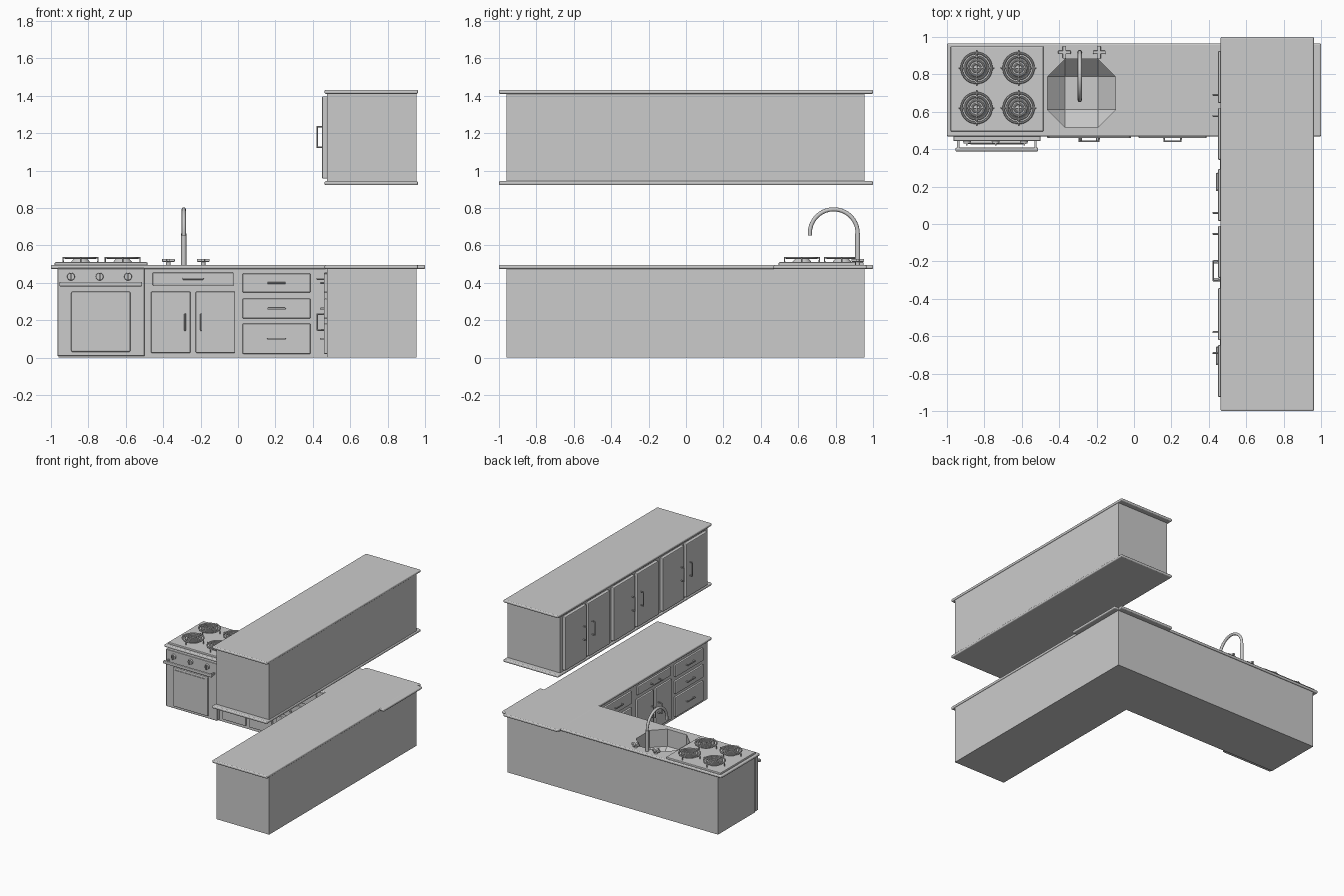
import bpy, bmesh, math
from mathutils import Vector, Matrix

if "Cube" in bpy.data.objects:
    bpy.data.objects.remove(bpy.data.objects["Cube"])


def finish(name, bm, smooth=False):
    me = bpy.data.meshes.new(name)
    bm.to_mesh(me)
    bm.free()
    ob = bpy.data.objects.new(name, me)
    bpy.context.collection.objects.link(ob)
    if smooth:
        bpy.ops.object.select_all(action='DESELECT')
        ob.select_set(True)
        bpy.context.view_layer.objects.active = ob
        bpy.ops.object.shade_smooth_by_angle(angle=math.radians(40))
    return ob


def box(name, a, b, bevel=0.0, segs=2):
    lo = Vector([min(p, q) for p, q in zip(a, b)])
    hi = Vector([max(p, q) for p, q in zip(a, b)])
    bm = bmesh.new()
    bmesh.ops.create_cube(bm, size=1, matrix=Matrix.Translation((lo + hi) / 2) @ Matrix.Diagonal((*(hi - lo), 1)))
    if bevel:
        bmesh.ops.bevel(bm, geom=bm.edges[:], offset=bevel, segments=segs, profile=0.5, affect='EDGES')
    return finish(name, bm)


def cylinder(name, a, b, r1, r2=None, sides=24):
    a, b = Vector(a), Vector(b)
    rot = (b - a).to_track_quat('Z', 'Y').to_matrix().to_4x4()
    bm = bmesh.new()
    bmesh.ops.create_cone(bm, cap_ends=True, segments=sides, radius1=r1, radius2=r1 if r2 is None else r2,
                          depth=(b - a).length, matrix=Matrix.Translation((a + b) / 2) @ rot)
    return finish(name, bm, True)


def tube(name, pts, r, res=2):
    cu = bpy.data.curves.new(name, 'CURVE')
    cu.dimensions = '3D'
    cu.bevel_depth, cu.bevel_resolution, cu.use_fill_caps = r, res, True
    sp = cu.splines.new('POLY')
    sp.points.add(len(pts) - 1)
    for p, c in zip(sp.points, pts):
        p.co = (*c, 1)
    ob = bpy.data.objects.new(name, cu)
    bpy.context.collection.objects.link(ob)
    bpy.ops.object.select_all(action='DESELECT')
    ob.select_set(True)
    bpy.context.view_layer.objects.active = ob
    bpy.ops.object.convert(target='MESH')
    bpy.ops.object.shade_smooth_by_angle(angle=math.radians(40))


# Cabinet faces: u runs along the face, d is the distance out of it
def back_run(u, d, z):
    return (u, 0.475 - d, z)


def side_run(u, d, z):
    return (0.475 - d, u, z)


def panel(name, face, u0, u1, z0, z1, d=0.016):
    box(name, face(u0, -0.005, z0), face(u1, d, z1), 0.006)


def pull(name, face, u, z, length, base, out, upright=False):
    h = length / 2
    ends = [(u, z - h), (u, z + h)] if upright else [(u - h, z), (u + h, z)]
    (ua, za), (ub, zb) = ends
    tube(name, [face(ua, base, za), face(ua, out, za), face(ub, out, zb), face(ub, base, zb)], 0.005)


def drawer_stack(name, face, u):
    for i, (z0, z1) in enumerate([(0.02, 0.182), (0.209, 0.315), (0.348, 0.45)]):
        panel(f"{name}_drawer_{i}", face, u - 0.182, u + 0.182, z0, z1)
        pull(f"{name}_pull_{i}", face, u, (z0 + z1) / 2, 0.09, 0.012, 0.033)


def door_unit(name, face, u, out):
    panel(f"{name}_drawer", face, u - 0.217, u + 0.217, 0.385, 0.455)
    pull(f"{name}_drawer_pull", face, u, 0.421, 0.105, 0.012, out)
    for s in (-1, 1):
        panel(f"{name}_door_{s}", face, u + s * 0.014, u + s * 0.225, 0.025, 0.353)
        pull(f"{name}_door_pull_{s}", face, u + s * 0.043, 0.19, 0.085, 0.012, out, True)


# Lower carcasses and countertops
back_body = box("back_base_cabinet", (-0.96, 0.475, 0), (0.955, 0.955, 0.48))
box("side_base_cabinet", (0.475, -0.96, 0), (0.955, 0.955, 0.48))
back_top = box("back_countertop", (-1, 0.468, 0.474), (1, 0.966, 0.495), 0.008, 3)
box("side_countertop", (0.463, -1, 0.474), (0.962, 1, 0.496), 0.008, 3)

# Lower fronts
door_unit("sink_unit", back_run, -0.24, 0.033)
drawer_stack("back_stack", back_run, 0.206)
drawer_stack("corner_stack", side_run, 0.225)
door_unit("side_unit", side_run, -0.25, 0.052)
drawer_stack("end_stack", side_run, -0.705)

# Upper cabinet with three pairs of doors
box("upper_cabinet", (0.475, -0.96, 0.93), (0.955, 0.955, 1.425))
for n, z in (("bottom", 0.922), ("top", 1.410)):
    box(f"upper_{n}_board", (0.463, -1, z), (0.962, 1, z + 0.022), 0.008, 3)
for i, c in enumerate((0.634, 0.003, -0.634)):
    for s in (-1, 1):
        panel(f"upper_door_{i}_{s}", side_run, c + s * 0.013, c + s * 0.291, 0.957, 1.397, 0.026)
        pull(f"upper_pull_{i}_{s}", side_run, c + s * 0.056, 1.18, 0.11, 0.02, 0.052, True)

# Sink basin: a box with chamfered corners cut out of the counter and cabinet
bm = bmesh.new()
bmesh.ops.create_cube(bm, size=1, matrix=Matrix.Translation((-0.281, 0.7, 0.44)) @ Matrix.Diagonal((0.364, 0.364, 0.36, 1)))
low = [e for e in bm.edges if min(v.co.z for v in e.verts) < 0.3]
bmesh.ops.bevel(bm, geom=low, offset=0.094, segments=1, affect='EDGES')
cutter = finish("sink_cutter", bm)
cutter.hide_render = True
cutter.hide_viewport = True
cutter.display_type = 'WIRE'
for ob in (back_body, back_top):
    m = ob.modifiers.new("basin", 'BOOLEAN')
    m.operation, m.solver, m.object = 'DIFFERENCE', 'EXACT', cutter

# Tap and its two cross handles
fx = -0.29
arc = [(fx, 0.79 + 0.128 * math.cos(t), 0.665 + 0.128 * math.sin(t))
       for t in [math.pi * 1.03 * i / 24 for i in range(25)]]
tube("tap_spout", [(fx, 0.918, 0.49)] + arc, 0.011, 4)
cylinder("tap_riser", (fx, 0.918, 0.49), (fx, 0.918, 0.665), 0.0135)
for i, x in enumerate((-0.372, -0.186)):
    cylinder(f"tap_stem_{i}", (x, 0.918, 0.49), (x, 0.918, 0.518), 0.012)
    box(f"tap_cross_a_{i}", (x - 0.034, 0.909, 0.512), (x + 0.034, 0.927, 0.528), 0.004)
    box(f"tap_cross_b_{i}", (x - 0.009, 0.884, 0.512), (x + 0.009, 0.952, 0.528), 0.004)

# Oven front, window, knobs and handle
box("oven_front", (-0.965, 0.443, 0.008), (-0.5, 0.48, 0.478), 0.003, 1)
box("oven_door", (-0.892, 0.428, 0.03), (-0.575, 0.446, 0.353), 0.008)
box("oven_window", (-0.873, 0.424, 0.05), (-0.594, 0.43, 0.334))
for i, x in enumerate((-0.893, -0.74, -0.588)):
    cylinder(f"oven_knob_{i}", (x, 0.446, 0.433), (x, 0.43, 0.433), 0.021, 0.019)
    box(f"oven_knob_grip_{i}", (x - 0.004, 0.434, 0.415), (x + 0.004, 0.42, 0.451))
box("oven_handle", (-0.955, 0.388, 0.381), (-0.512, 0.408, 0.405), 0.006)
for x in (-0.94, -0.527):
    box("oven_handle_post", (x - 0.006, 0.398, 0.386), (x + 0.006, 0.446, 0.4))

# Hob plate and four ring burners
box("hob_plate", (-0.98, 0.495, 0.485), (-0.484, 0.95, 0.51), 0.005)
k = 0
for x in (-0.842, -0.617):
    for y in (0.834, 0.62):
        cylinder(f"burner_dish_{k}", (x, y, 0.505), (x, y, 0.528), 0.056, 0.036, 32)
        for j, r in enumerate((0.022, 0.041, 0.06, 0.08)):
            bpy.ops.mesh.primitive_torus_add(location=(x, y, 0.533), major_radius=r, minor_radius=0.006,
                                             major_segments=40, minor_segments=8)
            bpy.context.object.name = f"burner_ring_{k}_{j}"
            bpy.ops.object.shade_smooth_by_angle(angle=math.radians(40))
        for dx, dy in ((0.093, 0), (0, 0.093)):
            tube(f"burner_grate_{k}", [(x - dx, y - dy, 0.508), (x - dx, y - dy, 0.534),
                                       (x + dx, y + dy, 0.534), (x + dx, y + dy, 0.508)], 0.004)
        k += 1
